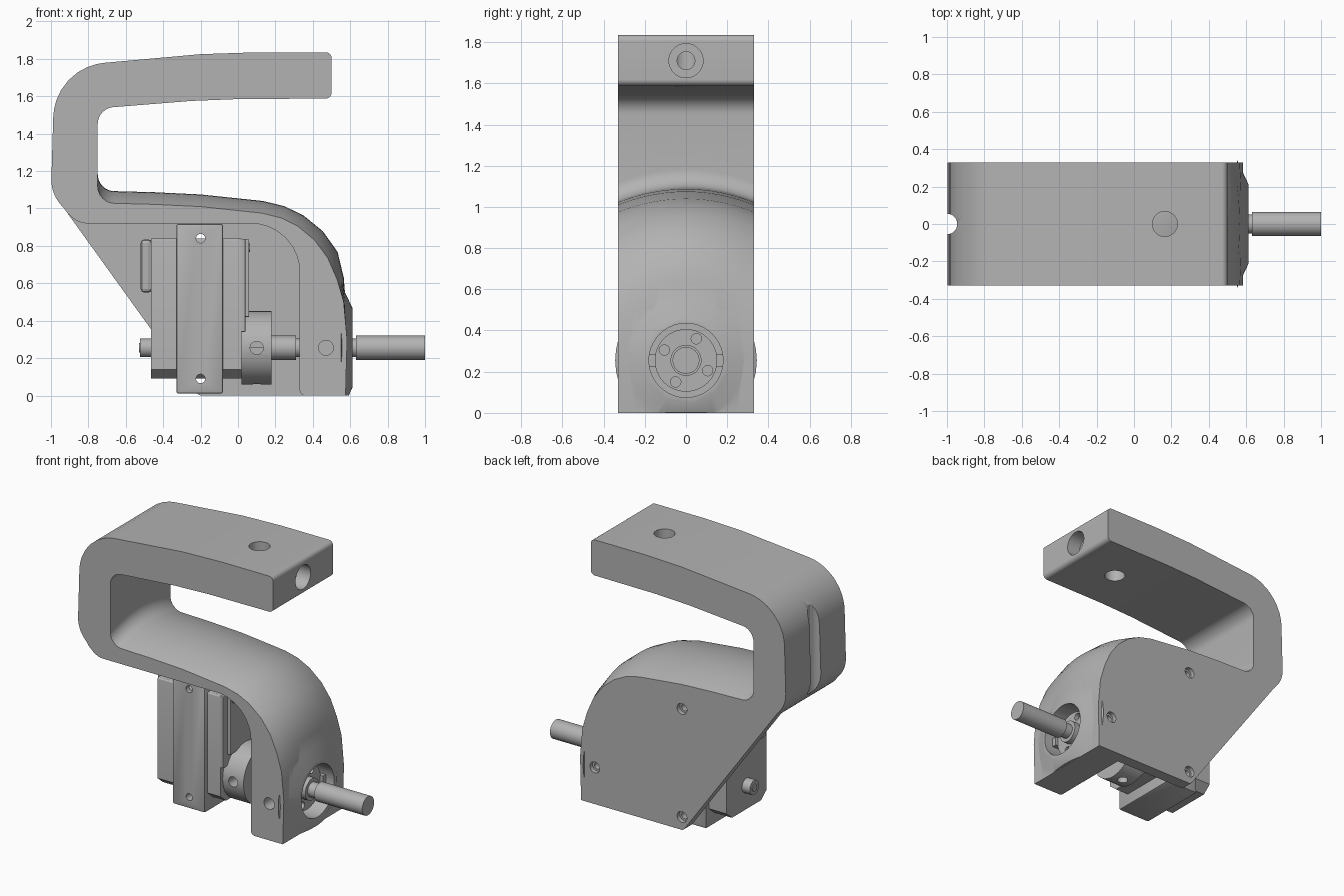
import bpy
import bmesh
from math import pi, hypot
from mathutils import Vector, Matrix

if "Cube" in bpy.data.objects:
    bpy.data.objects.remove(bpy.data.objects["Cube"], do_unlink=True)

HALF = 0.33      # half depth of the bracket
AXIS = 0.255     # height of the drive shaft

grey = bpy.data.materials.new("grey_plastic")
grey.use_nodes = True
grey.diffuse_color = (0.45, 0.45, 0.45, 1)
grey.node_tree.nodes["Principled BSDF"].inputs["Base Color"].default_value = grey.diffuse_color


def finish(name, bm):
    bmesh.ops.recalc_face_normals(bm, faces=bm.faces)
    mesh = bpy.data.meshes.new(name)
    bm.to_mesh(mesh)
    bm.free()
    mesh.materials.append(grey)
    obj = bpy.data.objects.new(name, mesh)
    bpy.context.collection.objects.link(obj)
    return obj


def activate(obj):
    bpy.ops.object.select_all(action='DESELECT')
    obj.select_set(True)
    bpy.context.view_layer.objects.active = obj


def smooth(obj):
    activate(obj)
    bpy.ops.object.shade_smooth_by_angle(angle=pi / 6)


def box(name, x, y, z, bevel=0.0):
    bm = bmesh.new()
    bmesh.ops.create_cube(bm, size=1)
    for v in bm.verts:
        v.co = [lo + (hi - lo) * (c + 0.5) for c, (lo, hi) in zip(v.co, (x, y, z))]
    if bevel:
        bmesh.ops.bevel(bm, geom=bm.edges[:], offset=bevel, segments=2,
                        profile=0.5, affect='EDGES')
    return finish(name, bm)


def rod(name, start, end, r1, r2=None, sides=40):
    start, end = Vector(start), Vector(end)
    axis = end - start
    turn = axis.to_track_quat('Z', 'Y').to_matrix().to_4x4()
    bm = bmesh.new()
    bmesh.ops.create_cone(bm, cap_ends=True, segments=sides, radius1=r1,
                          radius2=r1 if r2 is None else r2, depth=axis.length,
                          matrix=Matrix.Translation((start + end) / 2) @ turn)
    return finish(name, bm)


def rod_x(name, x0, x1, r1, r2=None):
    return rod(name, (x0, 0, AXIS), (x1, 0, AXIS), r1, r2)


def rounded(corners, steps=8):
    """Outline of (x, z, radius) corners with each corner filleted."""
    out = []
    for i, (x, z, r) in enumerate(corners):
        p = Vector((x, z))
        a = Vector(corners[i - 1][:2]) - p
        b = Vector(corners[(i + 1) % len(corners)][:2]) - p
        if r == 0:
            out.append(p)
            continue
        angle = a.angle(b)
        a.normalize()
        b.normalize()
        half = Vector((a.x + b.x, a.y + b.y)).normalized()
        reach = r / abs(Vector((a.x * b.y - a.y * b.x, 1 + a.dot(b))).normalized().x)
        reach = r * (1 + a.dot(b)) / max(abs(a.x * b.y - a.y * b.x), 1e-6)
        centre = p + half * hypot(r, reach)
        d0, d1 = p + a * reach - centre, p + b * reach - centre
        sweep = pi - angle
        for k in range(steps + 1):
            d = d0.lerp(d1, k / steps)
            out.append(centre + d.normalized() * r if sweep > 0.01 else p)
    return out


def loft(name, outline, ys, shape=lambda p, y: p):
    """Outline in x-z carried through the given depths."""
    bm = bmesh.new()
    rings = []
    for y in ys:
        pts = [shape(p, y) for p in outline]
        rings.append([bm.verts.new((p.x, y, p.y)) for p in pts])
    n = len(outline)
    for r0, r1 in zip(rings, rings[1:]):
        for i in range(n):
            j = (i + 1) % n
            bm.faces.new((r0[i], r0[j], r1[j], r1[i]))
    bm.faces.new(rings[0])
    bm.faces.new(rings[-1])
    return finish(name, bm)


def combine(obj, others, operation):
    for other in others:
        mod = obj.modifiers.new("combine", 'BOOLEAN')
        mod.object, mod.operation, mod.solver = other, operation, 'EXACT'
        activate(obj)
        bpy.ops.object.modifier_apply(modifier=mod.name)
        bpy.data.objects.remove(other, do_unlink=True)


# Main bracket: hooked profile, crowned over the lower arm
def crown(p, y):
    on_arm = p.y < 1.2 and ((p.x > -0.76 and p.y > 1.0) or (p.x > 0.0 and p.y > 0.45))
    if not on_arm:
        return p
    lift = 0.065 * min(1, (p.y - 0.45) / 0.3) * (1 - (y / HALF) ** 2)
    return p + Vector((max(0, p.x - 0.1), p.y - 0.5)).normalized() * lift


hook = rounded([
    (0.5, 1.835, 0.03), (0.1, 1.835, 0), (-0.2, 1.825, 0), (-0.98, 1.755, 0.3),
    (-1.0, 1.08, 0.2), (-0.93, 1.0, 0), (-0.21, 0.0, 0.03), (0.575, 0.0, 0),
    (0.583, 0.3, 0), (0.565, 0.5, 0), (0.53, 0.62, 0), (0.48, 0.735, 0),
    (0.41, 0.83, 0), (0.32, 0.905, 0), (0.23, 0.95, 0), (0.13, 0.975, 0),
    (-0.2, 1.01, 0), (-0.45, 1.022, 0), (-0.75, 1.03, 0.09), (-0.75, 1.535, 0.09),
    (-0.25, 1.575, 0), (0.0, 1.585, 0), (0.5, 1.588, 0.03)])
depths = [HALF * (k / 8 - 1) for k in range(17)]
bracket = loft("bracket", hook, depths, crown)

# Boss around the bearing, trimmed at the base
boss = rod_x("boss", 0.5, 0.613, 0.45, 0.21)
combine(boss, [box("trim", (0, 1), (-1, 1), (-1, 0.001)),
               box("trim", (0, 0.55), (-1, 1), (-1, 1))], 'DIFFERENCE')
combine(bracket, [boss], 'UNION')

# Motor bay, finger groove, bearing bore and drilled holes
bay = rounded([(-1.3, 0.99, 0), (-0.94, 1.0, 0), (-0.85, 0.92, 0.12), (0.33, 0.92, 0.26),
               (0.33, 0.0, 0.03), (0.4, 0.0, 0), (0.4, -0.2, 0), (-1.3, -0.2, 0)])
screw_spots = [(-0.2, 0.84), (-0.2, 0.09), (0.47, AXIS)]
cutters = [
    loft("bay", bay, (-1, 0.25)),
    rod("groove", (-1, 0, 0.8), (-1, 0, 1.75), 0.055),
    rod_x("bore", 0.47, 0.8, 0.18),
    rod("top_hole", (0.165, 0, 1.4), (0.165, 0, 2), 0.067),
    rod("end_bore", (0.4, 0, 1.71), (0.6, 0, 1.71), 0.083),
    rod("end_hole", (0.16, 0, 1.71), (0.45, 0, 1.71), 0.043)]
for x, z in screw_spots:
    cutters.append(rod("screw_hole", (x, 0.2, z), (x, 0.5, z), 0.024))
    cutters.append(rod("screw_sink", (x, 0.3, z), (x, 0.5, z), 0.038))
cutters.append(rod("leg_hole", (0.47, -0.5, AXIS), (0.47, -0.2, AXIS), 0.04))
combine(bracket, cutters, 'DIFFERENCE')
smooth(bracket)

# Motor with its mounting frame and covers
frame = box("motor_frame", (-0.33, -0.08), (-0.25, 0.25), (0.01, 0.918), 0.012)
combine(frame, [rod("frame_hole", (x, -0.5, z), (x, 0.5, z), 0.024)
                for x, z in screw_spots[:2]], 'DIFFERENCE')
body = rounded([(-0.22, 0.84, 0.015), (0.22, 0.84, 0.015), (0.22, 0.14, 0),
                (0.16, 0.09, 0), (-0.16, 0.09, 0), (-0.22, 0.14, 0)], 3)
motor = loft("motor_body", body, (-0.465, 0.02))
for v in motor.data.vertices:        # turn the profile to run along x
    v.co = (v.co.y, v.co.x, v.co.z)
motor.data.flip_normals()
box("rear_cover", (-0.52, -0.46), (-0.15, 0.15), (0.55, 0.835), 0.02)
box("front_cover", (0.01, 0.04), (-0.22, 0.22), (0.34, 0.838), 0.005)
box("connector", (0.03, 0.06), (-0.17, 0.17), (0.42, 0.835), 0.005)
for side in (-1, 1):
    smooth(rod("cover_screw", (0.05, side * 0.13, 0.79), (0.065, side * 0.13, 0.79), 0.022))
smooth(rod_x("rear_pivot", -0.525, -0.46, 0.05))
smooth(rod_x("rear_pivot_screw", -0.53, -0.52, 0.025))

# Drive train from the motor to the output
horn = rod_x("motor_horn", 0.02, 0.18, 0.197)
combine(horn, [rod("horn_hole", (0.1, 0, AXIS), (0.1, y, AXIS + z), 0.035)
               for y, z in ((0.3, 0), (-0.3, 0), (0, -0.3))], 'DIFFERENCE')
smooth(horn)
smooth(rod_x("coupling", 0.17, 0.31, 0.065))
smooth(rod_x("coupling_neck", 0.3, 0.5, 0.05))

# Bearing flange with four screw holes
flange = rod_x("bearing_flange", 0.46, 0.53, 0.152)
holes = []
for y, z in ((0.05, 0.105), (-0.105, 0.05), (0.105, -0.05), (-0.05, -0.105)):
    holes.append(rod("flange_hole", (0.5, y, AXIS + z), (0.6, y, AXIS + z), 0.025))
combine(flange, holes, 'DIFFERENCE')
smooth(flange)
for side in (-1, 1):
    box("flange_tab", (0.46, 0.55), sorted((side * 0.145, side * 0.185)),
        (AXIS - 0.03, AXIS + 0.03))
smooth(rod_x("bearing_hub", 0.52, 0.57, 0.075))
smooth(rod_x("shaft_neck", 0.5, 0.64, 0.05))
shaft = rod_x("output_shaft", 0.63, 1.0, 0.065)
smooth(shaft)
for part in (frame, motor):
    smooth(part)
